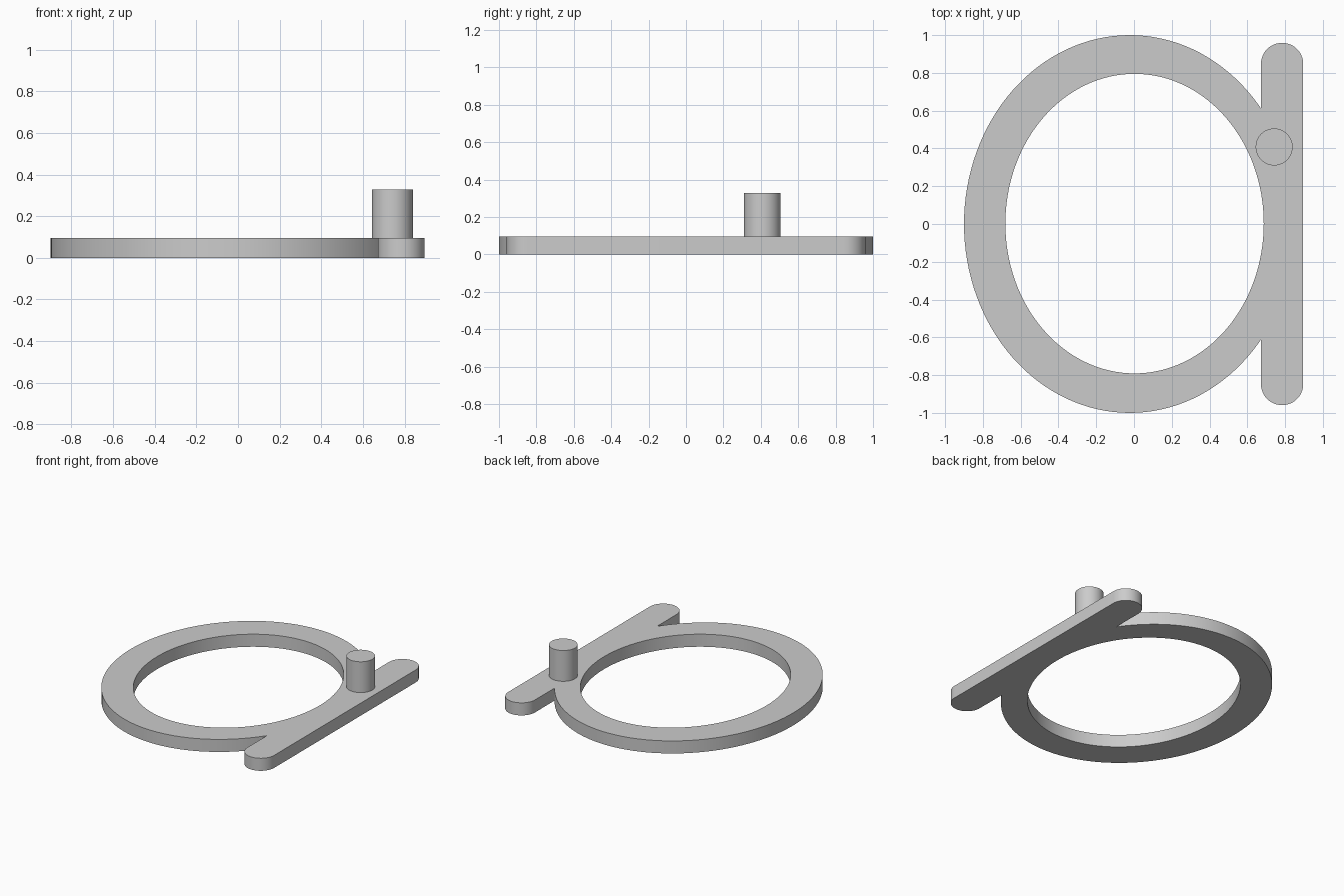
import bpy
import bmesh
from math import cos, sin, pi, radians

cube = bpy.data.objects.get("Cube")
if cube:
    bpy.data.objects.remove(cube, do_unlink=True)

THICK = 0.095

grey = bpy.data.materials.new("plain_grey")
grey.use_nodes = True
colour = (0.6, 0.6, 0.6, 1)
grey.diffuse_color = colour
grey.node_tree.nodes["Principled BSDF"].inputs["Base Color"].default_value = colour


def arc(cx, cy, rx, ry, start, end, steps):
    angles = [start + (end - start) * i / steps for i in range(steps + 1)]
    return [(cx + rx * cos(a), cy + ry * sin(a)) for a in angles]


def ellipse(cx, cy, rx, ry, steps):
    return arc(cx, cy, rx, ry, 0, 2 * pi, steps)[:-1]


def prism(name, outline, bottom, top):
    """Extrude a closed outline upward into a solid."""
    bm = bmesh.new()
    face = bm.faces.new([bm.verts.new((x, y, bottom)) for x, y in outline])
    result = bmesh.ops.extrude_face_region(bm, geom=[face])
    for v in result["geom"]:
        if isinstance(v, bmesh.types.BMVert):
            v.co.z = top
    bmesh.ops.recalc_face_normals(bm, faces=bm.faces)
    mesh = bpy.data.meshes.new(name)
    bm.to_mesh(mesh)
    bm.free()
    mesh.materials.append(grey)
    obj = bpy.data.objects.new(name, mesh)
    bpy.context.collection.objects.link(obj)
    return obj


def activate(obj):
    bpy.ops.object.select_all(action="DESELECT")
    obj.select_set(True)
    bpy.context.view_layer.objects.active = obj


def combine(target, other, operation):
    """Apply a boolean and remove the helper solid."""
    other.hide_render = True
    mod = target.modifiers.new(operation.title(), "BOOLEAN")
    mod.operation = operation
    mod.solver = "EXACT"
    mod.object = other
    activate(target)
    bpy.ops.object.modifier_apply(modifier=mod.name)
    bpy.data.objects.remove(other, do_unlink=True)


# Oval disc joined to a round-ended bar, then opened by an oval hole
body = prism("ring_and_bar", ellipse(-0.022, 0, 0.878, 1.0, 128), 0, THICK)
bar_r, bar_x, bar_y = 0.112, 0.784, 0.847
bar_outline = (arc(bar_x, bar_y, bar_r, bar_r, 0, pi, 24)
               + arc(bar_x, -bar_y, bar_r, bar_r, pi, 2 * pi, 24))
combine(body, prism("bar", bar_outline, 0, THICK), "UNION")
hole = prism("hole_cutter", ellipse(0.003, 0.002, 0.684, 0.793, 128), -0.1, 0.2)
combine(body, hole, "DIFFERENCE")

# Upright round peg
peg = prism("peg", ellipse(0.742, 0.408, 0.098, 0.098, 48), THICK - 0.03, 0.328)

for obj in (body, peg):
    activate(obj)
    bpy.ops.object.shade_smooth_by_angle(angle=radians(30))
